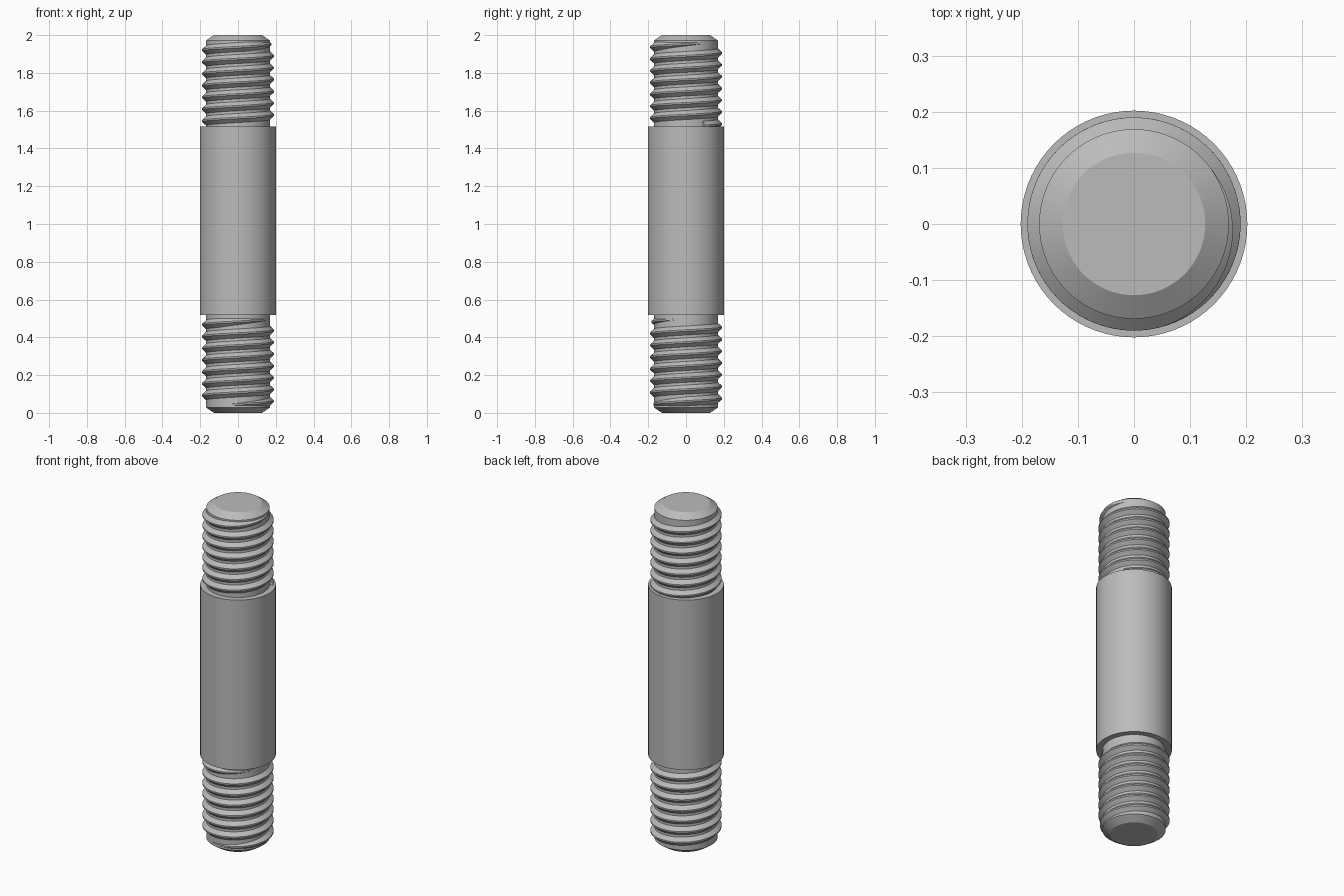
import bpy, bmesh
from math import cos, sin, pi, radians, floor

if "Cube" in bpy.data.objects:
    bpy.data.objects.remove(bpy.data.objects["Cube"])

SHANK_R, CORE_R, CREST_R = 0.202, 0.169, 0.19
PITCH, SEGMENTS = 0.0625, 72

steel = bpy.data.materials.new("grey steel")
steel.use_nodes = True
steel.diffuse_color = (0.5, 0.5, 0.5, 1)
steel.node_tree.nodes["Principled BSDF"].inputs["Base Color"].default_value = (0.5, 0.5, 0.5, 1)


def add_object(name, bm, angle=25):
    bmesh.ops.recalc_face_normals(bm, faces=bm.faces[:])
    mesh = bpy.data.meshes.new(name)
    bm.to_mesh(mesh)
    bm.free()
    mesh.materials.append(steel)
    obj = bpy.data.objects.new(name, mesh)
    bpy.context.collection.objects.link(obj)
    bpy.ops.object.select_all(action='DESELECT')
    obj.select_set(True)
    bpy.context.view_layer.objects.active = obj
    bpy.ops.object.shade_smooth_by_angle(angle=radians(angle))


def lathe(name, profile):
    """Closed turned solid from (radius, height) points."""
    bm = bmesh.new()
    rings = [[bm.verts.new((r * cos(2 * pi * i / SEGMENTS), r * sin(2 * pi * i / SEGMENTS), z))
              for i in range(SEGMENTS)] for r, z in profile]
    for low, high in zip(rings, rings[1:]):
        for i in range(SEGMENTS):
            j = (i + 1) % SEGMENTS
            bm.faces.new((low[i], low[j], high[j], high[i]))
    bm.faces.new(rings[0])
    bm.faces.new(rings[-1])
    add_object(name, bm)


def thread(name, z_start, z_end, end_angle, fade_in, fade_out):
    """Right-handed ridge that fades into the core over the given turns."""
    turns = (z_end - z_start) / PITCH
    steps = floor(turns * SEGMENTS)
    bm = bmesh.new()
    sections = []
    for i in range(steps + 1):
        done = turns * i / steps
        grow = min(1, done / fade_in if fade_in else 1, (turns - done) / fade_out)
        grow = max(grow, 0.02)
        a = end_angle - 2 * pi * (turns - done)
        z = z_start + PITCH * done
        crest = CORE_R + (CREST_R - CORE_R) * grow
        half = 0.004 + 0.023 * grow
        shape = ((CORE_R - 0.003, -half), (crest, -0.004), (crest, 0.004), (CORE_R - 0.003, half))
        sections.append([bm.verts.new((r * cos(a), r * sin(a), z + dz)) for r, dz in shape])
    for s, t in zip(sections, sections[1:]):
        for k in range(4):
            n = (k + 1) % 4
            bm.faces.new((s[k], s[n], t[n], t[k]))
    bm.faces.new(sections[0])
    bm.faces.new(sections[-1])
    add_object(name, bm)


# Threaded core with chamfered ends
lathe("threaded_core", [(0.127, 0), (CORE_R, 0.028), (CORE_R, 1.972), (0.127, 2)])

# Plain middle shank
lathe("plain_shank", [(SHANK_R, 0.517), (SHANK_R, 1.517)])

# Thread ridges at both ends
thread("upper_thread", 1.52, 1.958, radians(35), 0, 0.3)
thread("lower_thread", 0.042, 0.495, radians(-20), 0.3, 0.3)
